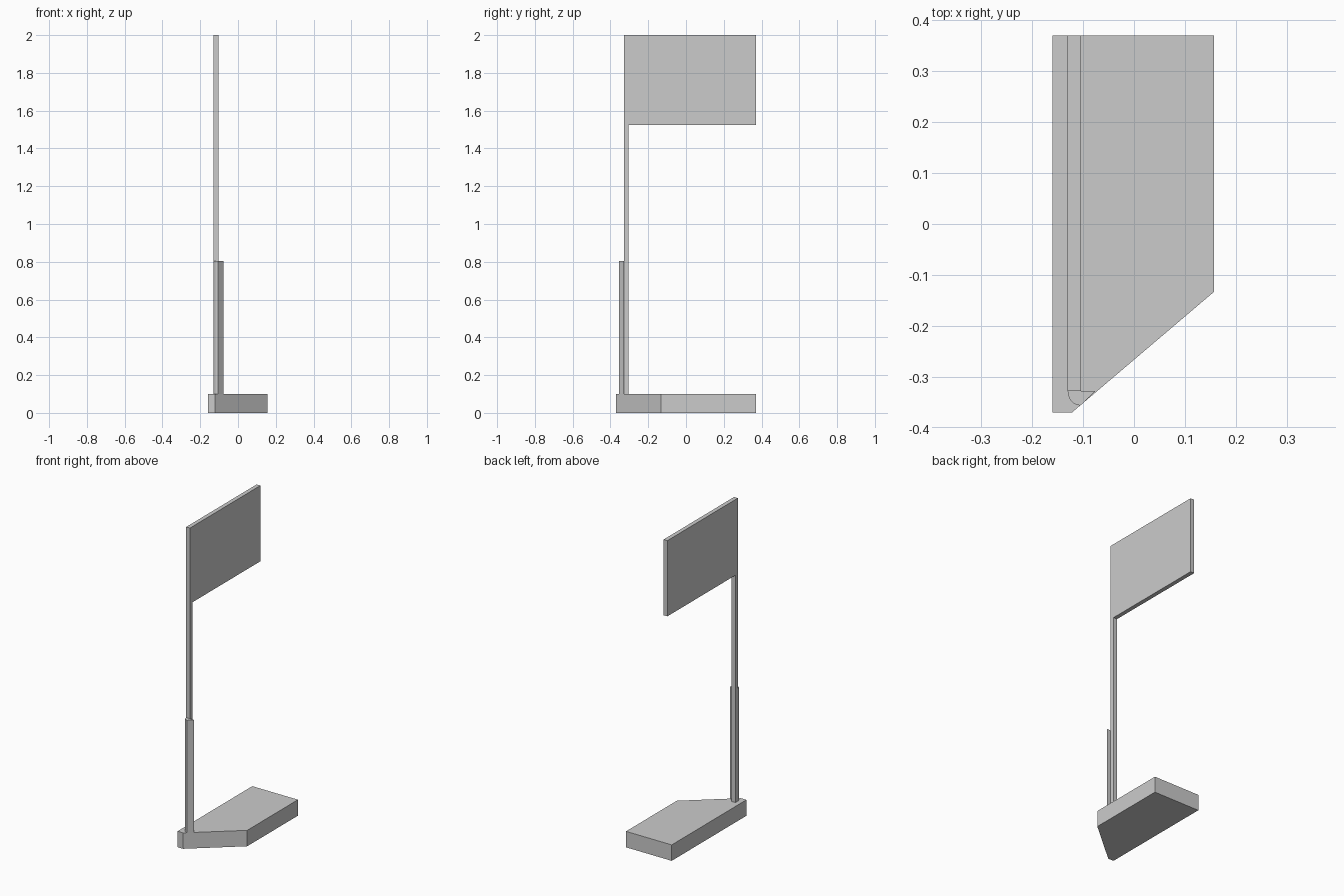
import bpy, bmesh
from math import cos, sin, radians

cube = bpy.data.objects.get("Cube")
if cube:
    bpy.data.objects.remove(cube, do_unlink=True)

grey = bpy.data.materials.new("light_grey")
grey.use_nodes = True
GREY = (0.6, 0.6, 0.6, 1)
grey.diffuse_color = GREY
grey.node_tree.nodes["Principled BSDF"].inputs["Base Color"].default_value = GREY


def extrude(name, points, start, depth):
    """Fill a flat outline and extrude it by the given vector."""
    bm = bmesh.new()
    face = bm.faces.new([bm.verts.new(start(a, b)) for a, b in points])
    new = bmesh.ops.extrude_face_region(bm, geom=[face])["geom"]
    bmesh.ops.translate(bm, vec=depth, verts=[v for v in new if isinstance(v, bmesh.types.BMVert)])
    bmesh.ops.recalc_face_normals(bm, faces=bm.faces)
    mesh = bpy.data.meshes.new(name)
    bm.to_mesh(mesh)
    bm.free()
    mesh.materials.append(grey)
    obj = bpy.data.objects.new(name, mesh)
    bpy.context.collection.objects.link(obj)
    return obj


BASE_TOP = 0.1
POLE_X, POLE_WIDTH = -0.13, 0.026
POLE_FRONT, POLE_BACK = -0.328, -0.304

# Base slab with one slanted front corner
extrude("base",
        [(-0.16, 0.37), (-0.16, -0.37), (-0.122, -0.37), (0.157, -0.133), (0.157, 0.37)],
        lambda x, y: (x, y, 0), (0, 0, BASE_TOP))

# Thin square pole and the panel at its top, as one outline
extrude("pole_and_panel",
        [(POLE_FRONT, BASE_TOP), (POLE_BACK, BASE_TOP), (POLE_BACK, 1.525),
         (0.37, 1.525), (0.37, 2), (POLE_FRONT, 2)],
        lambda y, z: (POLE_X, y, z), (POLE_WIDTH, 0, 0))

# Short front post: rounded on one side, slanted along the base edge on the other
arc = [(-0.105 + 0.025 * cos(radians(a)), POLE_FRONT + 0.028 * sin(radians(a)))
       for a in range(180, 271, 15)]
extrude("front_post", arc + [(-0.076, POLE_FRONT)],
        lambda x, y: (x, y, BASE_TOP), (0, 0, 0.705))
